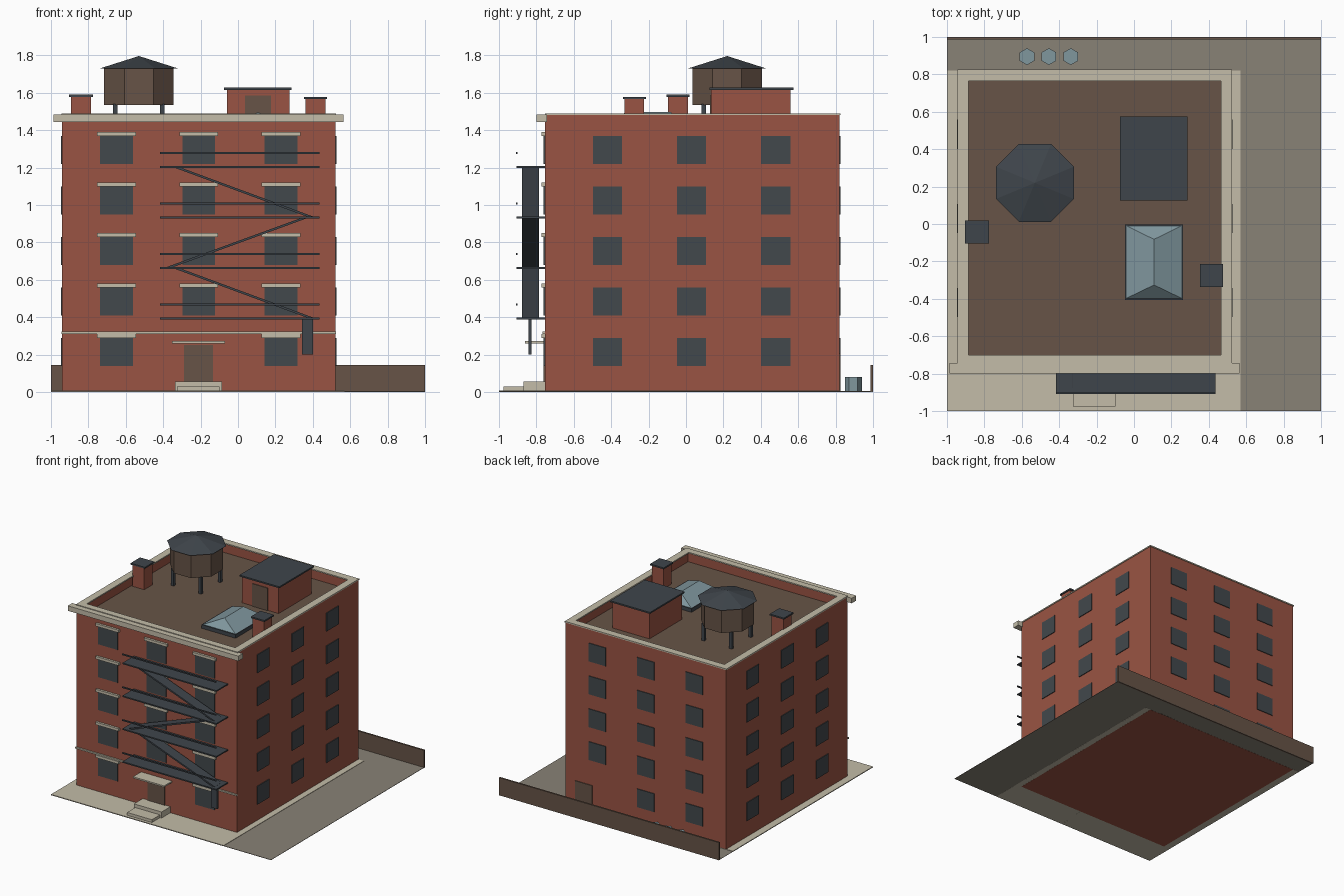
import bpy, bmesh, math
from mathutils import Matrix, Vector

if "Cube" in bpy.data.objects:
    bpy.data.objects.remove(bpy.data.objects["Cube"])


def material(name, r, g, b):
    lin = [((c / 255 + 0.055) / 1.055) ** 2.4 for c in (r, g, b)]
    m = bpy.data.materials.new(name)
    m.diffuse_color = (*lin, 1)
    m.use_nodes = True
    m.node_tree.nodes["Principled BSDF"].inputs["Base Color"].default_value = m.diffuse_color
    return m


BRICK = material("brick red", 154, 84, 67)
STONE = material("pale stone", 195, 188, 168)
BROWN = material("weathered brown", 103, 84, 71)
IRON = material("dark iron", 63, 69, 75)
PANE = material("window pane", 66, 72, 76)
GLASS = material("pale blue metal and glass", 128, 151, 158)
PAVING = material("grey paving", 137, 130, 118)


def finish(name, bm, *mats):
    me = bpy.data.meshes.new(name)
    bmesh.ops.recalc_face_normals(bm, faces=bm.faces)
    bm.to_mesh(me)
    bm.free()
    for m in mats:
        me.materials.append(m)
    ob = bpy.data.objects.new(name, me)
    bpy.context.collection.objects.link(ob)
    return ob


def add_box(bm, x0, x1, y0, y1, z0, z1):
    mat = Matrix.Translation(((x0 + x1) / 2, (y0 + y1) / 2, (z0 + z1) / 2)) \
        @ Matrix.Diagonal((x1 - x0, y1 - y0, z1 - z0, 1))
    bmesh.ops.create_cube(bm, size=1, matrix=mat)


def boxes(name, mat, *dims):
    bm = bmesh.new()
    for d in dims:
        add_box(bm, *d)
    return finish(name, bm, mat)


def add_prism(bm, x, y, z0, z1, r0, r1, sides, turn):
    mat = Matrix.Translation((x, y, (z0 + z1) / 2)) @ Matrix.Rotation(turn, 4, 'Z')
    bmesh.ops.create_cone(bm, cap_ends=True, segments=sides, radius1=r0, radius2=r1,
                          depth=z1 - z0, matrix=mat)


# main dimensions
X0, X1, Y0, Y1 = -0.94, 0.52, -0.755, 0.82
TOP, DECK, T = 1.48, 1.40, 0.006
ROWS = [0.214 + 0.27 * i for i in range(5)]
COLS = [-0.65, -0.21, 0.23]
SIDE = [-0.42, 0.03, 0.48]

# lot, pavement and back fence
boxes("lot_ground", PAVING, (-1, 1, -1, 1, 0.001, 0.004))
boxes("sidewalk", STONE, (-1, 0.57, -1, 0.82, 0.0005, 0.007))
boxes("back_fence", BROWN, (-1, 1, 0.986, 1, 0, 0.145))

# building shell: box with the roof deck sunk inside the parapet
bm = bmesh.new()
add_box(bm, X0, X1, Y0, Y1, 0, TOP)
bm.faces.ensure_lookup_table()
deck = max(bm.faces, key=lambda f: f.calc_center_median().z)
bmesh.ops.inset_region(bm, faces=[deck], thickness=0.05)
res = bmesh.ops.extrude_face_region(bm, geom=[deck])
new = [g for g in res["geom"] if isinstance(g, bmesh.types.BMFace)][0]
bmesh.ops.translate(bm, verts=new.verts[:], vec=(0, 0, DECK - TOP))
new.material_index = 1
if deck.is_valid:
    bm.faces.remove(deck)
finish("building_shell", bm, BRICK, BROWN)

# coping ring, front cornice and belt course
e, w = 0.005, 0.055
boxes("parapet_coping", STONE,
      (X0 - e, X0 + w, Y0, Y1 + e, TOP, 1.49), (X1 - w, X1 + e, Y0, Y1 + e, TOP, 1.49),
      (X0 + w, X1 - w, Y0, Y0 + w, TOP, 1.49), (X0 + w, X1 - w, Y1 - w, Y1 + e, TOP, 1.49))
boxes("front_cornice", STONE, (-0.987, 0.563, -0.8, -0.742, 1.443, 1.484))
boxes("belt_course", STONE, (X0 - e, X1 + e, Y0 - 0.012, Y0, 0.31, 0.322))

# windows and lintels; the ground floor has a door in the middle bay
front, lintels, back, sides = [], [], [], []
for i, z in enumerate(ROWS):
    z0, z1 = z - 0.075, z + 0.075
    for j, x in enumerate(COLS):
        if i > 0 or j != 1:
            front.append((x - 0.088, x + 0.088, Y0 - T, Y0, z0, z1))
            lintels.append((x - 0.104, x + 0.104, Y0 - 0.018, Y0, z1, z1 + 0.022))
        if i > 0 or j != 2:
            back.append((x - 0.078, x + 0.078, Y1, Y1 + T, z0, z1))
    for y in SIDE:
        sides.append((X1, X1 + T, y - 0.078, y + 0.078, z0, z1))
        sides.append((X0 - T, X0, y - 0.078, y + 0.078, z0, z1))
boxes("front_windows", PANE, *front)
boxes("window_lintels", STONE, *lintels)
boxes("back_windows", PANE, *back)
boxes("side_windows", PANE, *sides)

# doors, canopy and entrance steps
boxes("front_door", BROWN, (-0.289, -0.134, Y0 - T, Y0, 0.055, 0.25))
boxes("back_door", BROWN, (0.275, 0.43, Y1, Y1 + T, 0, 0.205))
boxes("door_canopy", STONE, (-0.353, -0.07, -0.86, Y0, 0.26, 0.272))
boxes("entrance_steps", STONE, (-0.337, -0.086, -0.87, Y0, 0, 0.057),
      (-0.325, -0.1, -0.975, -0.87, 0, 0.03))

# fire escape: platforms, rails, zigzag stairs and drop ladder
LEVELS = [0.392 + 0.27 * i for i in range(4)]
boxes("fire_escape_platforms", IRON,
      *[(-0.417, 0.437, -0.905, Y0, z - 0.005, z + 0.005) for z in LEVELS])
boxes("fire_escape_rails", IRON,
      *[(-0.417, 0.437, -0.91, -0.9, z + 0.071, z + 0.081) for z in LEVELS])
bm = bmesh.new()
for i, (xa, xb) in enumerate([(0.4, -0.33), (-0.38, 0.36), (0.4, -0.33)]):
    a, b = Vector((xa, -0.832, LEVELS[i])), Vector((xb, -0.832, LEVELS[i + 1]))
    d = b - a
    mat = Matrix.Translation((a + b) / 2) \
        @ Matrix.Rotation(-math.atan2(d.z, d.x), 4, 'Y') \
        @ Matrix.Diagonal((d.length, 0.09, 0.012, 1))
    bmesh.ops.create_cube(bm, size=1, matrix=mat)
finish("fire_escape_stairs", bm, IRON)
boxes("drop_ladder", IRON, (0.342, 0.4, -0.842, -0.825, 0.2, 0.392))

# water tank on four legs
tx, ty, k = -0.53, 0.22, 1 / math.cos(math.pi / 8)
boxes("tank_legs", IRON, *[(tx + sx * 0.125 - 0.012, tx + sx * 0.125 + 0.012,
                            ty + sy * 0.125 - 0.012, ty + sy * 0.125 + 0.012, DECK, 1.54)
                           for sx in (-1, 1) for sy in (-1, 1)])
bm = bmesh.new()
add_prism(bm, tx, ty, 1.535, 1.73, 0.186 * k, 0.186 * k, 8, math.pi / 8)
finish("water_tank", bm, BROWN)
bm = bmesh.new()
add_prism(bm, tx, ty, 1.73, 1.796, 0.208 * k, 0, 8, math.pi / 8)
finish("tank_roof", bm, IRON)

# stair bulkhead
boxes("bulkhead", BRICK, (-0.06, 0.275, 0.135, 0.56, DECK, 1.615))
boxes("bulkhead_roof", IRON, (-0.075, 0.287, 0.125, 0.575, 1.615, 1.627))
boxes("bulkhead_door", BROWN, (0.037, 0.176, 0.135 - T, 0.135, DECK, 1.585))

# chimneys
boxes("chimneys", BRICK, (-0.893, -0.786, -0.095, 0.01, DECK, 1.578),
      (0.36, 0.468, -0.328, -0.224, DECK, 1.565))
boxes("chimney_caps", IRON, (-0.904, -0.775, -0.103, 0.02, 1.578, 1.59),
      (0.353, 0.476, -0.338, -0.214, 1.565, 1.577))

# skylight: curb and hipped glass
boxes("skylight_curb", IRON, (-0.048, 0.262, -0.406, -0.002, DECK, 1.43))
bm = bmesh.new()
base = [bm.verts.new(p) for p in ((-0.04, -0.397, 1.43), (0.254, -0.397, 1.43),
                                  (0.254, -0.01, 1.43), (-0.04, -0.01, 1.43))]
r0, r1 = bm.verts.new((0.107, -0.326, 1.496)), bm.verts.new((0.107, -0.082, 1.496))
a, b, c, d = base
for f in ((a, b, r0), (b, c, r1, r0), (c, d, r1), (d, a, r0, r1), (d, c, b, a)):
    bm.faces.new(f)
finish("skylight_glass", bm, GLASS)

# rubbish bins behind the building
bm = bmesh.new()
for x in (-0.572, -0.455, -0.338):
    add_prism(bm, x, 0.895, 0.002, 0.08, 0.045, 0.045, 6, 0)
bmesh.ops.recalc_face_normals(bm, faces=bm.faces)
finish("rubbish_bins", bm, GLASS)
